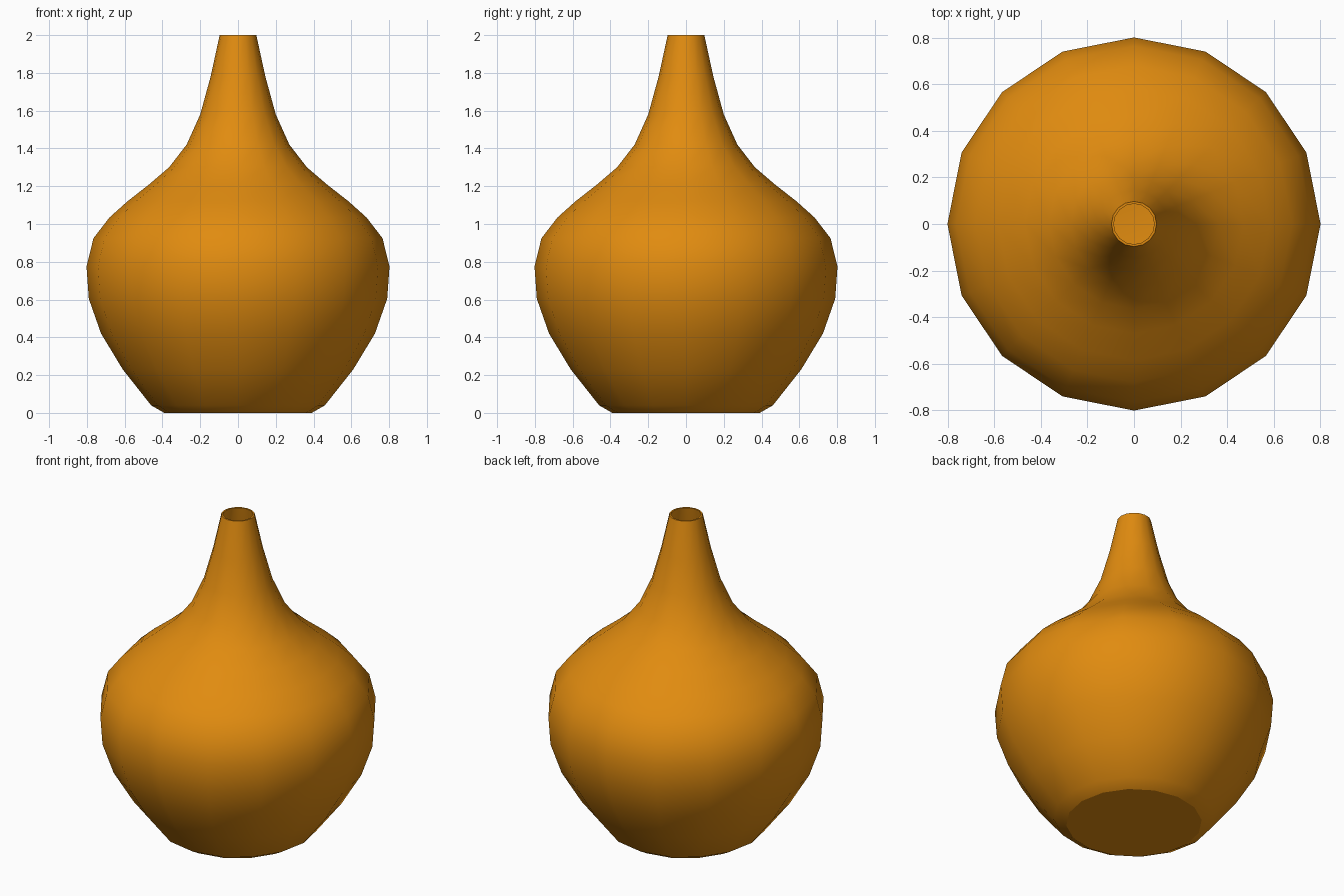
import bpy, bmesh, math

if "Cube" in bpy.data.objects:
    bpy.data.objects.remove(bpy.data.objects["Cube"])

SIDES, WALL = 16, 0.01

# Outer profile (radius, height), base to rim
outer = [(0.39, 0), (0.46, 0.04), (0.61, 0.23), (0.725, 0.42), (0.79, 0.605),
         (0.802, 0.775), (0.765, 0.925), (0.68, 1.035), (0.585, 1.12),
         (0.47, 1.21), (0.365, 1.30), (0.272, 1.42), (0.20, 1.58),
         (0.145, 1.78), (0.097, 2.0)]
# Inner wall follows the outer one, down to a floor just above the base
inner = [(r - WALL, z) for r, z in reversed(outer[1:])] + [(0.39, WALL)]

bm = bmesh.new()


def ring(r, z):
    return [bm.verts.new((r * math.cos(a), r * math.sin(a), z))
            for a in (2 * math.pi * i / SIDES for i in range(SIDES))]


# Body: outside, rim and inside as one lathed shell
rings = [ring(r, z) for r, z in outer + inner]
for a, b in zip(rings, rings[1:]):
    for i in range(SIDES):
        j = (i + 1) % SIDES
        bm.faces.new((a[i], a[j], b[j], b[i]))
# Base and inner floor
bm.faces.new(list(reversed(rings[0])))
bm.faces.new(rings[-1])

mesh = bpy.data.meshes.new("vase")
bm.to_mesh(mesh)
bm.free()
vase = bpy.data.objects.new("vase", mesh)
bpy.context.collection.objects.link(vase)

glaze = bpy.data.materials.new("orange glaze")
glaze.diffuse_color = (0.75, 0.26, 0.005, 1)
glaze.use_nodes = True
glaze.node_tree.nodes["Principled BSDF"].inputs["Base Color"].default_value = glaze.diffuse_color
mesh.materials.append(glaze)

# Smooth body, crisp base and rim
bpy.context.view_layer.objects.active = vase
vase.select_set(True)
bpy.ops.object.shade_smooth_by_angle(angle=math.radians(28))
